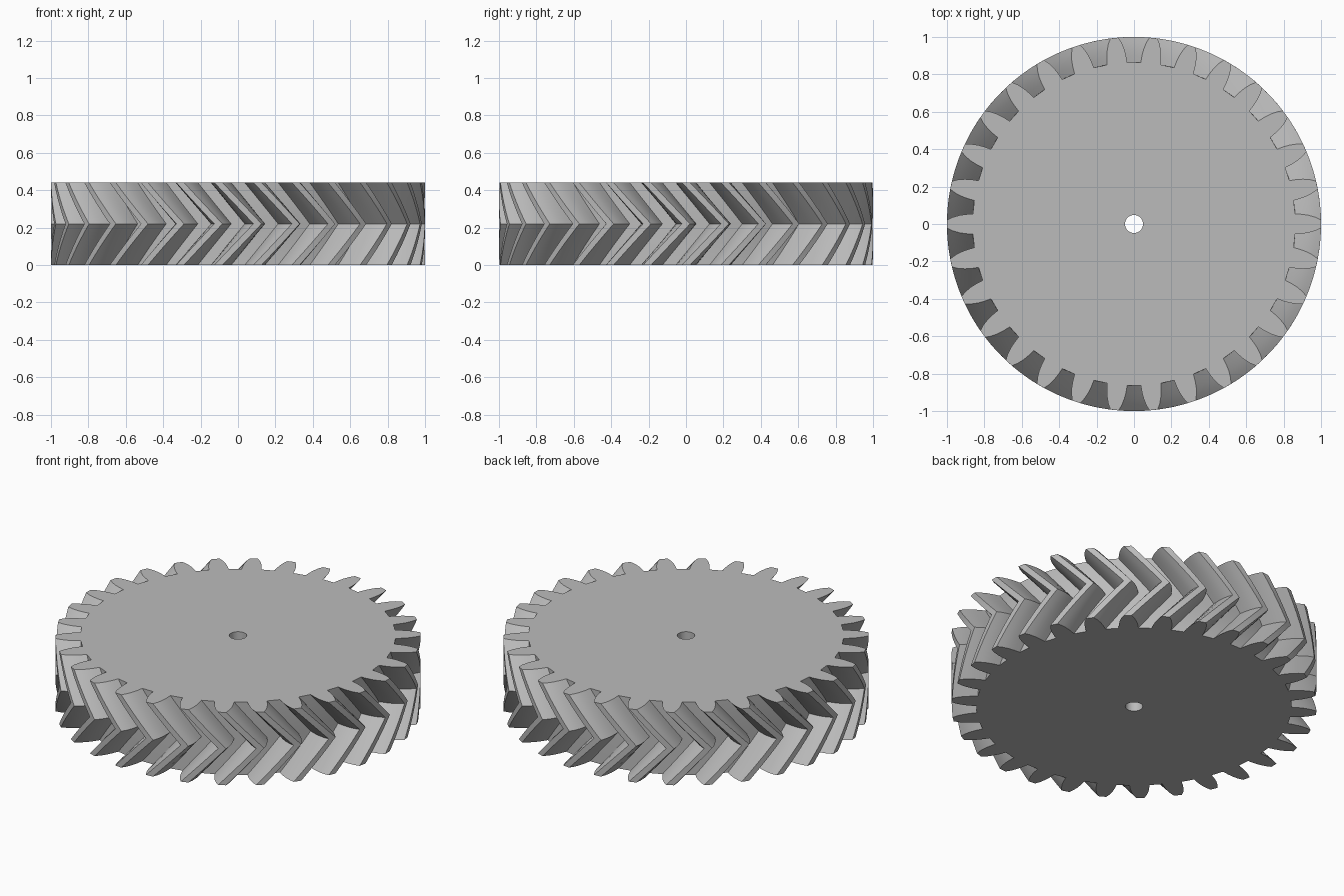
import bpy
import bmesh
from math import sin, cos, radians

if "Cube" in bpy.data.objects:
    bpy.data.objects.remove(bpy.data.objects["Cube"])

TEETH = 30
PITCH = 360 / TEETH
HEIGHT = 0.44
TWIST = 12.0      # degrees from each face to the middle
STEPS = 8         # slices per half
BORE = 0.048

# Flat grey metal
grey = bpy.data.materials.new("grey_metal")
grey.use_nodes = True
colour = (0.5, 0.5, 0.5, 1)
grey.diffuse_color = colour
grey.node_tree.nodes["Principled BSDF"].inputs["Base Color"].default_value = colour

# One tooth flank, root to tip: radius and half-angle in degrees
flank = [(0.863, 3.6), (0.90, 3.3), (0.935, 2.85), (0.97, 2.15), (1.0, 1.25)]
tooth = [(r, -a) for r, a in flank] + [(r, a) for r, a in reversed(flank)]
profile = [(r, i * PITCH + a) for i in range(TEETH) for r, a in tooth]

bm = bmesh.new()


def ring(points, z, turn=0.0):
    return [bm.verts.new((r * cos(radians(a + turn)), r * sin(radians(a + turn)), z))
            for r, a in points]


def bridge(lower, upper):
    n = len(lower)
    for i in range(n):
        j = (i + 1) % n
        bm.faces.new((lower[i], lower[j], upper[j], upper[i]))


# Herringbone teeth: slices twist to the middle and back
rings = []
for s in range(2 * STEPS + 1):
    turn = TWIST * (1 - abs(s - STEPS) / STEPS)
    rings.append(ring(profile, HEIGHT * s / (2 * STEPS), turn))
for lower, upper in zip(rings, rings[1:]):
    bridge(lower, upper)

# Flat faces and centre bore
bore = [(BORE, a) for _, a in profile]
bore_bottom = ring(bore, 0)
bore_top = ring(bore, HEIGHT)
bridge(bore_bottom, rings[0])
bridge(rings[-1], bore_top)
bridge(bore_top, bore_bottom)

bmesh.ops.recalc_face_normals(bm, faces=bm.faces)
mesh = bpy.data.meshes.new("herringbone_gear")
bm.to_mesh(mesh)
bm.free()
mesh.materials.append(grey)

gear = bpy.data.objects.new("herringbone_gear", mesh)
bpy.context.collection.objects.link(gear)
bpy.context.view_layer.objects.active = gear
gear.select_set(True)
bpy.ops.object.shade_smooth_by_angle(angle=radians(30))
